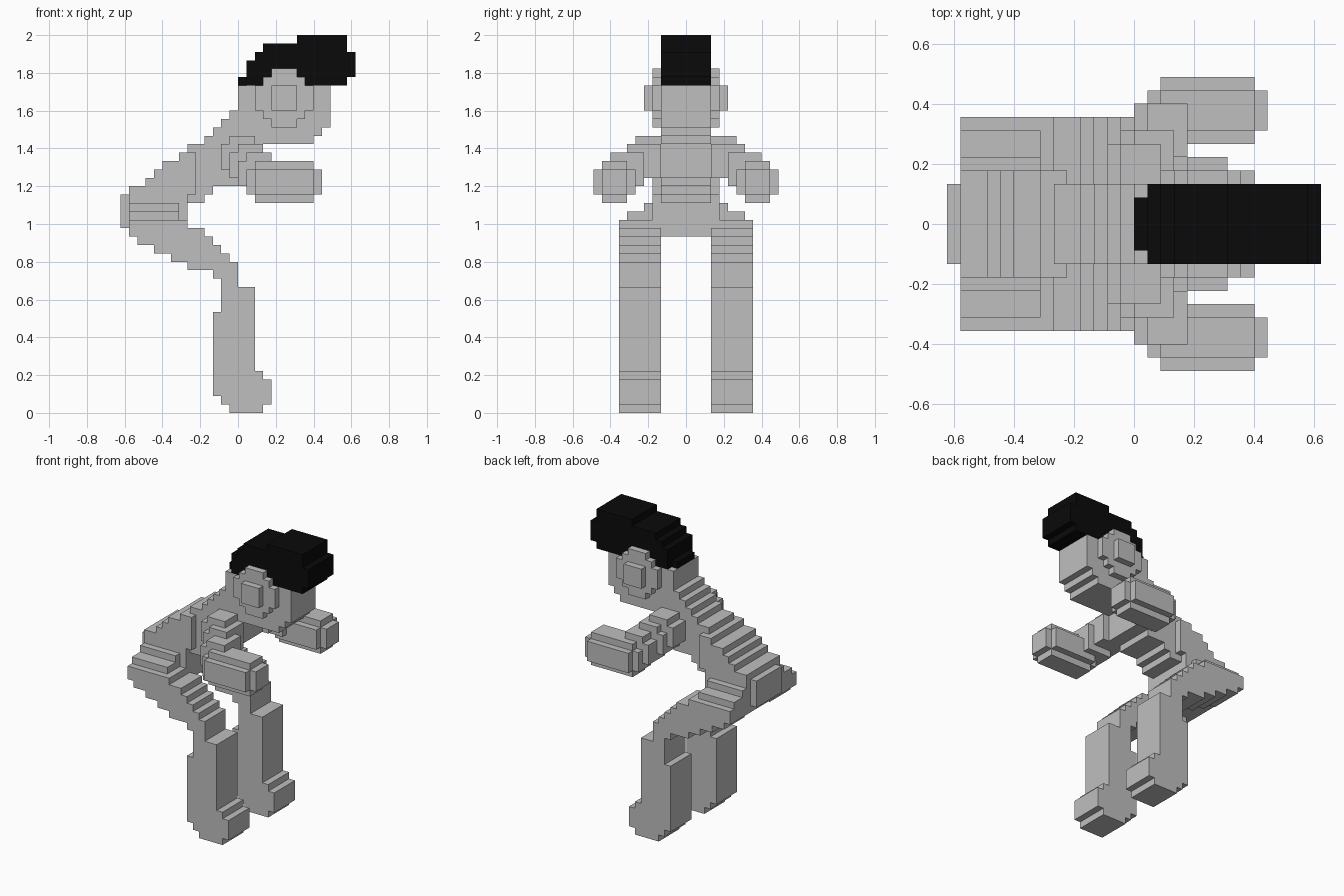
import bpy, bmesh

cube = bpy.data.objects.get("Cube")
if cube:
    bpy.data.objects.remove(cube, do_unlink=True)

U = 2 / 45  # size of one block


def material(name, rgb):
    m = bpy.data.materials.new(name)
    m.use_nodes = True
    m.diffuse_color = (*rgb, 1)
    m.node_tree.nodes["Principled BSDF"].inputs["Base Color"].default_value = (*rgb, 1)
    return m


GREY = material("light grey", (0.52, 0.52, 0.52))
BLACK = material("hair black", (0.003, 0.003, 0.003))


def finish(name, bm, mat, mirror):
    bmesh.ops.recalc_face_normals(bm, faces=bm.faces)
    mesh = bpy.data.meshes.new(name)
    bm.to_mesh(mesh)
    bm.free()
    mesh.materials.append(mat)
    ob = bpy.data.objects.new(name, mesh)
    bpy.context.collection.objects.link(ob)
    if mirror:
        mod = ob.modifiers.new("Mirror", 'MIRROR')
        mod.use_axis = (False, True, False)
        mod.use_mirror_merge = False


def stepped(name, rows, y0, y1, mat=GREY, mirror=False):
    """Extrude a stair-stepped side profile along y; rows are (z0, z1, x0, x1)."""
    right, left = [], []
    for z0, z1, x0, x1 in rows:
        right += [(x1, z0), (x1, z1)]
        left += [(x0, z0), (x0, z1)]
    outline = []
    for p in right + left[::-1]:
        if p not in outline:
            outline.append(p)
    bm = bmesh.new()
    face = bm.faces.new([bm.verts.new((x * U, y0 * U, z * U)) for x, z in outline])
    ext = bmesh.ops.extrude_face_region(bm, geom=[face])
    verts = [g for g in ext["geom"] if isinstance(g, bmesh.types.BMVert)]
    bmesh.ops.translate(bm, verts=verts, vec=(0, (y1 - y0) * U, 0))
    finish(name, bm, mat, mirror)


def boxes(name, parts, mat=GREY, mirror=False):
    """Several boxes in one mesh; each is (x0, x1, y0, y1, z0, z1)."""
    bm = bmesh.new()
    for x0, x1, y0, y1, z0, z1 in parts:
        verts = bmesh.ops.create_cube(bm, size=1)["verts"]
        for v in verts:
            v.co = (U * (x0 + (x1 - x0) * (v.co.x + .5)),
                    U * (y0 + (y1 - y0) * (v.co.y + .5)),
                    U * (z0 + (z1 - z0) * (v.co.z + .5)))
    finish(name, bm, mat, mirror)


# Legs with feet and sloping thighs
stepped("leg", [(0, 1, -1, 3), (1, 2, -2, 4), (2, 4, -3, 4), (4, 5, -3, 3),
                (5, 12, -3, 2), (12, 15, -2, 2), (15, 16, -2, 0),
                (16, 17, -3, 0), (17, 18, -6, 0), (18, 19, -8, -1),
                (19, 20, -10, -2), (20, 21, -12, -3), (21, 22, -13, -4),
                (22, 23, -13, -6)], 3, 8, mirror=True)

# Pelvis, with the hips stepping in towards the waist
stepped("pelvis", [(21, 22, -13, -6), (22, 26, -14, -6)], -3, 3)
boxes("hips", [(-13, -7, -7, 7, 23, 24), (-13, -7, -5, 5, 24, 25)])

# Waist is slightly wider than the leaning torso
stepped("waist", [(23, 26, -13, -6), (26, 27, -13, -5), (27, 28, -11, -5),
                  (28, 29, -10, -5), (29, 30, -9, -5), (30, 31, -7, -5)], -4, 4)
stepped("torso", [(25, 26, -13, -4), (26, 27, -13, -3), (27, 28, -11, 0),
                  (28, 29, -10, 2), (29, 30, -9, 2), (30, 31, -7, 2),
                  (31, 32, -6, 2)], -3, 3)

# Neck and head
stepped("head", [(32, 33, -4, 9), (33, 34, -3, 10), (34, 35, -2, 11),
                 (35, 36, -1, 11), (36, 39, 0, 11)], -3, 3)
stepped("ear_disc", [(34, 35, 4, 7), (35, 36, 3, 8), (36, 39, 2, 9),
                     (39, 40, 3, 8), (40, 41, 4, 7)], 3, 4, mirror=True)
boxes("ear_centre", [(4, 7, 4, 5, 36, 39)], mirror=True)

# Hair swept to the front
stepped("hair", [(39, 42, 1, 13), (42, 43, 2, 13), (43, 44, 3, 13),
                 (44, 45, 7, 13)], -3, 3, BLACK)
boxes("hair_front", [(13, 14, -3, 3, 40, 43)], BLACK)
boxes("hair_nape", [(0, 1, -2, 2, 39, 40)], BLACK)

# Shoulders and arms, stepping outward, forward and down
stepped("shoulders", [(29, 32, -2, 2), (32, 33, -1, 2)], -6, 6)
stepped("upper_arm", [(28, 31, -1, 3), (31, 32, 0, 3)], 3, 7, mirror=True)
stepped("forearm", [(27, 30, 0, 4), (30, 31, 1, 4)], 5, 9, mirror=True)

# Hands as blocks with trimmed edges
boxes("hand", [(2, 9, 6, 11, 26, 29), (2, 9, 7, 10, 25, 30),
               (1, 10, 7, 10, 26, 29)], mirror=True)
